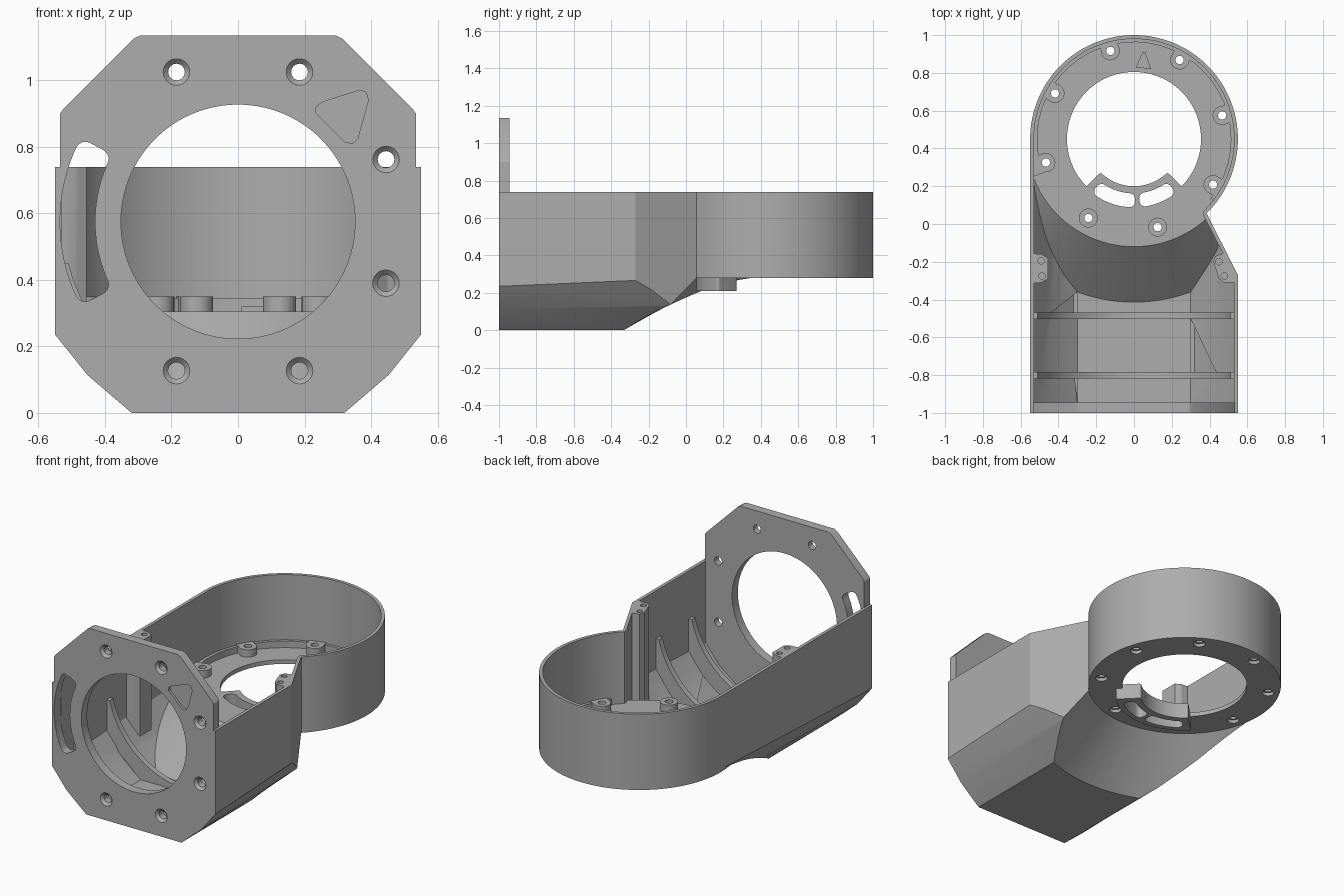
import bpy, bmesh
from math import sin, cos, pi, radians

if "Cube" in bpy.data.objects:
    bpy.data.objects.remove(bpy.data.objects["Cube"])

CY = 0.45            # centre of the round cup along y
TOP = 0.74           # rim height
HOLE_Z = 0.575       # centre of the front opening

metal = bpy.data.materials.new("plain grey")
metal.use_nodes = True
GREY = (0.42, 0.42, 0.42, 1)
metal.diffuse_color = GREY
metal.node_tree.nodes["Principled BSDF"].inputs["Base Color"].default_value = GREY


def loft(name, rings):
    """Closed solid through matching rings of 3D points."""
    bm = bmesh.new()
    loops = [[bm.verts.new(p) for p in ring] for ring in rings]
    n = len(loops[0])
    bm.faces.new(loops[0])
    bm.faces.new(loops[-1])
    for a, b in zip(loops, loops[1:]):
        for i in range(n):
            j = (i + 1) % n
            bm.faces.new((a[i], a[j], b[j], b[i]))
    bmesh.ops.recalc_face_normals(bm, faces=bm.faces)
    mesh = bpy.data.meshes.new(name)
    bm.to_mesh(mesh)
    bm.free()
    mesh.materials.append(metal)
    obj = bpy.data.objects.new(name, mesh)
    bpy.context.collection.objects.link(obj)
    return obj


def prism_z(name, pts, lo, hi):
    return loft(name, [[(x, y, z) for x, y in pts] for z in (lo, hi)])


def prism_y(name, pts, lo, hi):
    return loft(name, [[(x, y, z) for x, z in pts] for y in (lo, hi)])


def circle(cx, cy, r, n=32):
    return [(cx + r * cos(2 * pi * i / n), cy + r * sin(2 * pi * i / n)) for i in range(n)]


def cone(name, r0, r1, z0, z1):
    return loft(name, [[(x, y, z) for x, y in circle(0, CY, r, 128)]
                       for r, z in ((r0, z0), (r1, z1))])


def sector(cx, cy, r0, r1, start, end, d):
    """Ring sector with rounded corners; angles in degrees."""
    a0, a1 = radians(start), radians(end)
    e = d / ((r0 + r1) / 2)
    polar = []
    corners = ((a1 - e, r1 - d), (a0 + e, r1 - d), (a0 + e, r0 + d), (a1 - e, r0 + d))
    for k, (a, r) in enumerate(corners):
        for s in range(6):
            t = pi / 2 * (k + s / 5)
            polar.append((a + e * cos(t), r + d * sin(t)))
        if k in (0, 2):
            edge, nxt = (r1 if k == 0 else r0), corners[k + 1][0]
            polar += [(a + (nxt - a) * s / 32, edge) for s in range(1, 32)]
    return [(cx + r * cos(a), cy + r * sin(a)) for a, r in polar]


def boolean(target, tool, op="DIFFERENCE"):
    mod = target.modifiers.new("cut", "BOOLEAN")
    mod.operation, mod.object, mod.solver = op, tool, "EXACT"
    bpy.context.view_layer.objects.active = target
    bpy.ops.object.modifier_apply(modifier=mod.name)
    bpy.data.objects.remove(tool)


def trough(name, half, bottom, side_z, mid, floor_half, y0, top, wedge):
    """Chamfered trough whose side edges rise slightly towards the cup."""
    rings = []
    for y in (y0, CY):
        rise = 0.043 * (y + 1)
        right = [(floor_half, bottom), (mid[0], mid[1] + rise / 2), (half, side_z + rise), (half, top)]
        pts = right + [(-x, z) for x, z in reversed(right)]
        rings.append([(x, y, z) for x, z in pts])
    obj = loft(name, rings)
    (ax, ay), (bx, by) = wedge
    boolean(obj, prism_z("wedge", [(ax, ay), (0.8, ay), (0.8, 0.6), (bx, 0.6), (bx, by)], -0.1, 1))
    return obj


# Outer solid: trough trimmed by a cone, round cup, tall front plate
housing = trough("housing", 0.55, 0, 0.235, (0.452, 0.113), 0.32, -1, TOP,
                 ((0.55, -0.27), (0.385, 0.055)))
boolean(housing, cone("ramp_outside", 0.95, 0.55, -0.1, 0.28))
boolean(housing, cone("cup", 0.55, 0.55, 0.28, TOP), "UNION")
plate = [(0.535, 0.6), (0.535, 0.9), (0.525, 0.915), (0.315, 1.125), (0.295, 1.135)]
plate += [(-x, z) for x, z in reversed(plate)]
boolean(housing, prism_y("plate", plate, -1, -0.945), "UNION")

# Cavity, from which all the inner features are taken away
cavity = trough("cavity", 0.53, 0.025, 0.243, (0.437, 0.128), 0.3, -0.945, 0.8,
                ((0.53, -0.27), (0.367, 0.046)))
boolean(cavity, cone("ramp_inside", 0.995, 0.57, -0.1, 0.305))
boolean(cavity, cone("cup_inside", 0.53, 0.53, 0.305, 0.8), "UNION")

# Curved cross ribs in the trough
for y in (-0.485, -0.8):
    rib = prism_y("rib", [(-0.6, -0.05), (0.6, -0.05), (0.6, 0.45), (-0.6, 0.45)],
                  y - 0.017, y + 0.017)
    boolean(rib, prism_y("rib_curve", circle(0, HOLE_Z, 0.525, 96), -0.95, -0.3))
    boolean(cavity, rib)

# Screw posts on both side walls
left_post = [(0.65, -0.31), (0.475, -0.31), (0.45, -0.29), (0.42, -0.2), (0.43, -0.17), (0.65, -0.1)]
right_post = [(-0.6, -0.32), (-0.49, -0.31), (-0.455, -0.29), (-0.455, -0.18), (-0.49, -0.16), (-0.6, -0.15)]
for pts in (left_post, right_post):
    boolean(cavity, prism_z("post", pts, -0.05, TOP))

# Ledge, screw bosses and floor mark inside the cup
boolean(cavity, prism_z("ledge", sector(0, CY, 0.513, 0.57, -38, 200, 0.01), 0.2, 0.345))
boss_spots = []
for angle in range(15, 375, 45):
    a = radians(angle)
    x, y = 0.483 * cos(a), CY + 0.483 * sin(a)
    boss_spots.append((x, y))
    boolean(cavity, prism_z("boss", circle(x, y, 0.05), 0.2, 0.35))
    if angle not in (240, 285):
        boolean(cavity, prism_z("boss_neck", sector(0, CY, 0.485, 0.575, angle - 5.5, angle + 5.5, 0.005),
                                0.2, 0.35))
boolean(cavity, prism_z("mark", [(0.01, 0.83), (0.09, 0.82), (0.06, 0.91), (0.045, 0.91)], 0.2, 0.32))

boolean(housing, cavity)

# Round floor opening with the slotted clip that hangs below it
boolean(housing, prism_z("floor_hole", circle(0, CY, 0.355, 96), 0.1, 0.5))
boolean(housing, prism_z("clip", sector(0, CY, 0.25, 0.395, 225, 315, 0.012), 0.21, 0.305), "UNION")
for start, end in ((232, 271), (275, 308)):
    boolean(housing, prism_z("clip_slot", sector(0, CY, 0.288, 0.362, start, end, 0.03), 0.1, 0.5))
for x, y in boss_spots:
    boolean(housing, prism_z("boss_hole", circle(x, y, 0.022, 24), 0.1, 0.5))
    boolean(housing, prism_z("boss_recess", circle(x, y, 0.034, 24), 0.1, 0.3))

# Screw holes in the posts
for x, y in ((0.45, -0.2), (0.478, -0.275), (-0.492, -0.195), (-0.487, -0.275)):
    boolean(housing, prism_z("post_hole", circle(x, y, 0.017, 20), 0.64, 0.8))

# Front opening, curved slot, countersunk bolt holes and triangular recess
boolean(housing, prism_y("front_hole", circle(0, HOLE_Z, 0.352, 128), -1.1, -0.9))
boolean(housing, prism_y("side_slot", sector(0, HOLE_Z, 0.43, 0.535, 152, 208, 0.03), -1.1, -0.94))
bolts = [(s * 0.185, z) for s in (-1, 1) for z in (0.127, 1.025)] + [(0.445, 0.39), (0.445, 0.762)]
for x, z in bolts:
    boolean(housing, prism_y("bolt_hole", circle(x, z, 0.025, 24), -1.1, -0.93))
    sink = loft("countersink", [[(px, y, pz) for px, pz in circle(x, z, r, 24)]
                                for r, y in ((0.046, -1.006), (0.024, -0.984))])
    boolean(housing, sink)
recess = [(0.235, 0.9), (0.235, 0.92), (0.255, 0.935), (0.365, 0.97), (0.385, 0.965),
          (0.392, 0.94), (0.36, 0.825), (0.345, 0.81), (0.32, 0.815)]
boolean(housing, prism_y("triangle_recess", recess, -1.1, -0.985))

# Smooth curved walls, keep machined edges crisp
bpy.ops.object.select_all(action="DESELECT")
housing.select_set(True)
bpy.context.view_layer.objects.active = housing
bpy.ops.object.shade_smooth_by_angle(angle=radians(25))
